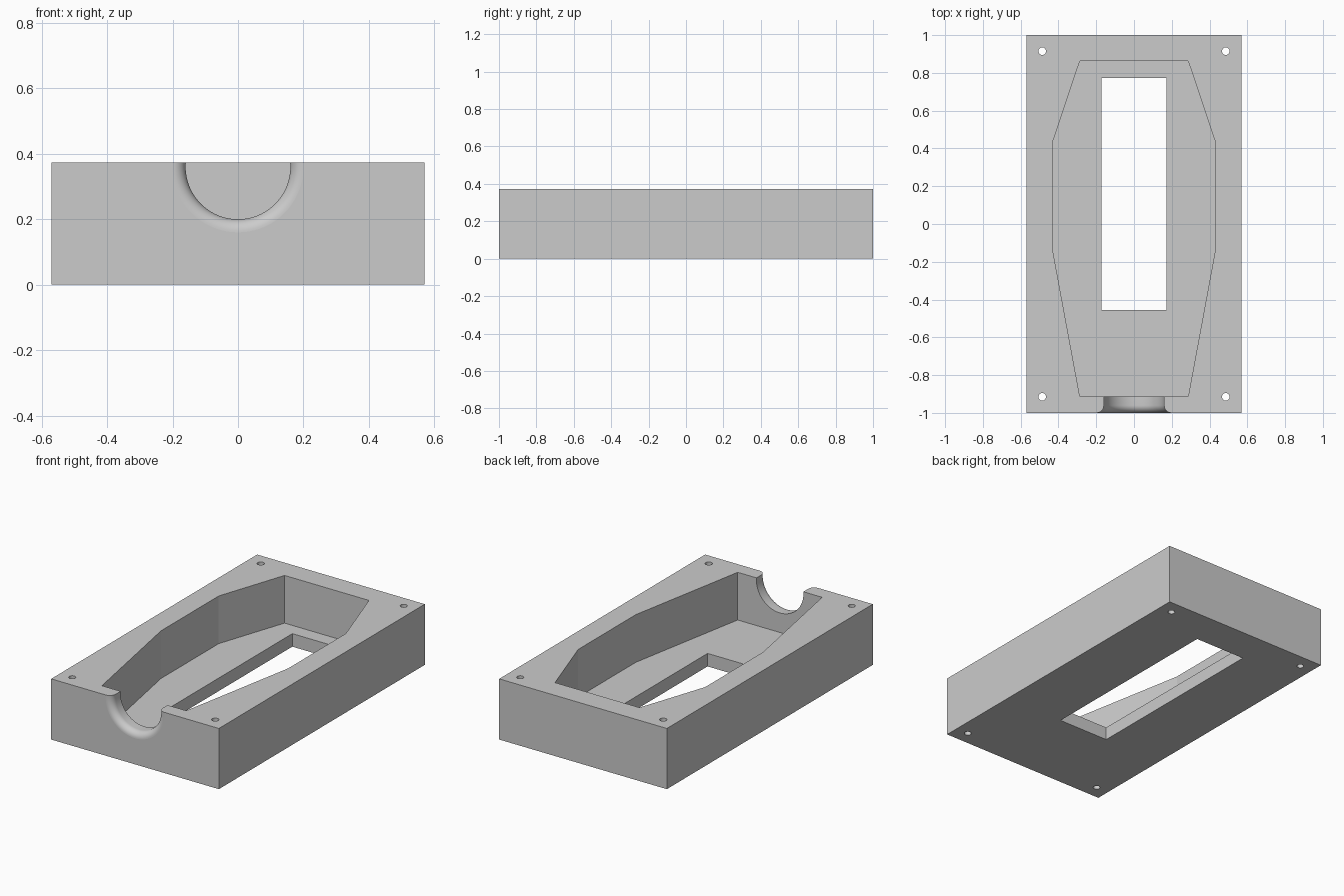
import bpy
import bmesh
from math import cos, sin, pi

if "Cube" in bpy.data.objects:
    bpy.data.objects.remove(bpy.data.objects["Cube"], do_unlink=True)

HALF_W, HALF_L, HEIGHT, FLOOR = 0.57, 1.0, 0.373, 0.08

grey = bpy.data.materials.new("plain_grey")
grey.use_nodes = True
colour = (0.6, 0.6, 0.6, 1)
grey.diffuse_color = colour
grey.node_tree.nodes["Principled BSDF"].inputs["Base Color"].default_value = colour


def add_object(name, bm):
    bmesh.ops.recalc_face_normals(bm, faces=bm.faces)
    mesh = bpy.data.meshes.new(name)
    bm.to_mesh(mesh)
    bm.free()
    mesh.materials.append(grey)
    obj = bpy.data.objects.new(name, mesh)
    bpy.context.collection.objects.link(obj)
    return obj


def prism(name, outline, z0, z1):
    """Upright prism over a flat outline."""
    bm = bmesh.new()
    face = bm.faces.new([bm.verts.new((x, y, z0)) for x, y in outline])
    ext = bmesh.ops.extrude_face_region(bm, geom=[face])["geom"]
    top = [v for v in ext if isinstance(v, bmesh.types.BMVert)]
    bmesh.ops.translate(bm, verts=top, vec=(0, 0, z1 - z0))
    return add_object(name, bm)


def rectangle(x, y0, y1):
    return [(-x, y0), (x, y0), (x, y1), (-x, y1)]


def circle(cx, cy, r, n=32):
    return [(cx + r * cos(2 * pi * i / n), cy + r * sin(2 * pi * i / n)) for i in range(n)]


def lathe_y(name, profile, z, n=96):
    """Capped solid of revolution about a front-to-back axis."""
    bm = bmesh.new()
    rings = [[bm.verts.new((r * cos(2 * pi * i / n), y, z + r * sin(2 * pi * i / n)))
              for i in range(n)] for r, y in profile]
    for a, b in zip(rings, rings[1:]):
        for i in range(n):
            j = (i + 1) % n
            bm.faces.new((a[i], a[j], b[j], b[i]))
    bm.faces.new(rings[0])
    bm.faces.new(rings[-1])
    return add_object(name, bm)


# Solid block
body = prism("tray_body", rectangle(HALF_W, -HALF_L, HALF_L), 0, HEIGHT)

# Eight-sided pocket, open at the top
side = [(0.287, -0.912), (0.432, -0.13), (0.432, 0.43), (0.287, 0.862)]
outline = side + [(-x, y) for x, y in reversed(side)]
cutters = [prism("pocket_cutter", outline, FLOOR, HEIGHT + 0.1)]

# Rectangular slot through the floor
cutters.append(prism("slot_cutter", rectangle(0.172, -0.455, 0.773), -0.1, FLOOR + 0.1))

# Round notch in the front wall, with a rounded outer lip
R, LIP = 0.16, 0.04
arc = [(R + LIP * (1 - sin(t)), -HALF_L + LIP * (1 - cos(t)))
       for t in [pi / 2 * i / 10 for i in range(11)]]
cutters.append(lathe_y("notch_cutter", [(R + LIP, -1.05)] + arc + [(R, -0.8)], 0.36))

# Corner screw holes
for sx in (-1, 1):
    for sy in (-1, 1):
        cutters.append(prism("hole_cutter", circle(0.486 * sx, 0.915 * sy, 0.02),
                             -0.1, HEIGHT + 0.1))

# Cut everything out of the block
bpy.ops.object.select_all(action="DESELECT")
bpy.context.view_layer.objects.active = body
body.select_set(True)
for cutter in cutters:
    mod = body.modifiers.new("cut", "BOOLEAN")
    mod.operation = "DIFFERENCE"
    mod.solver = "EXACT"
    mod.object = cutter
    bpy.ops.object.modifier_apply(modifier=mod.name)
    bpy.data.objects.remove(cutter, do_unlink=True)

# Round surfaces smooth, large planes flat
bpy.ops.object.shade_smooth_by_angle()
for poly in body.data.polygons:
    if poly.area > 0.01:
        poly.use_smooth = False
